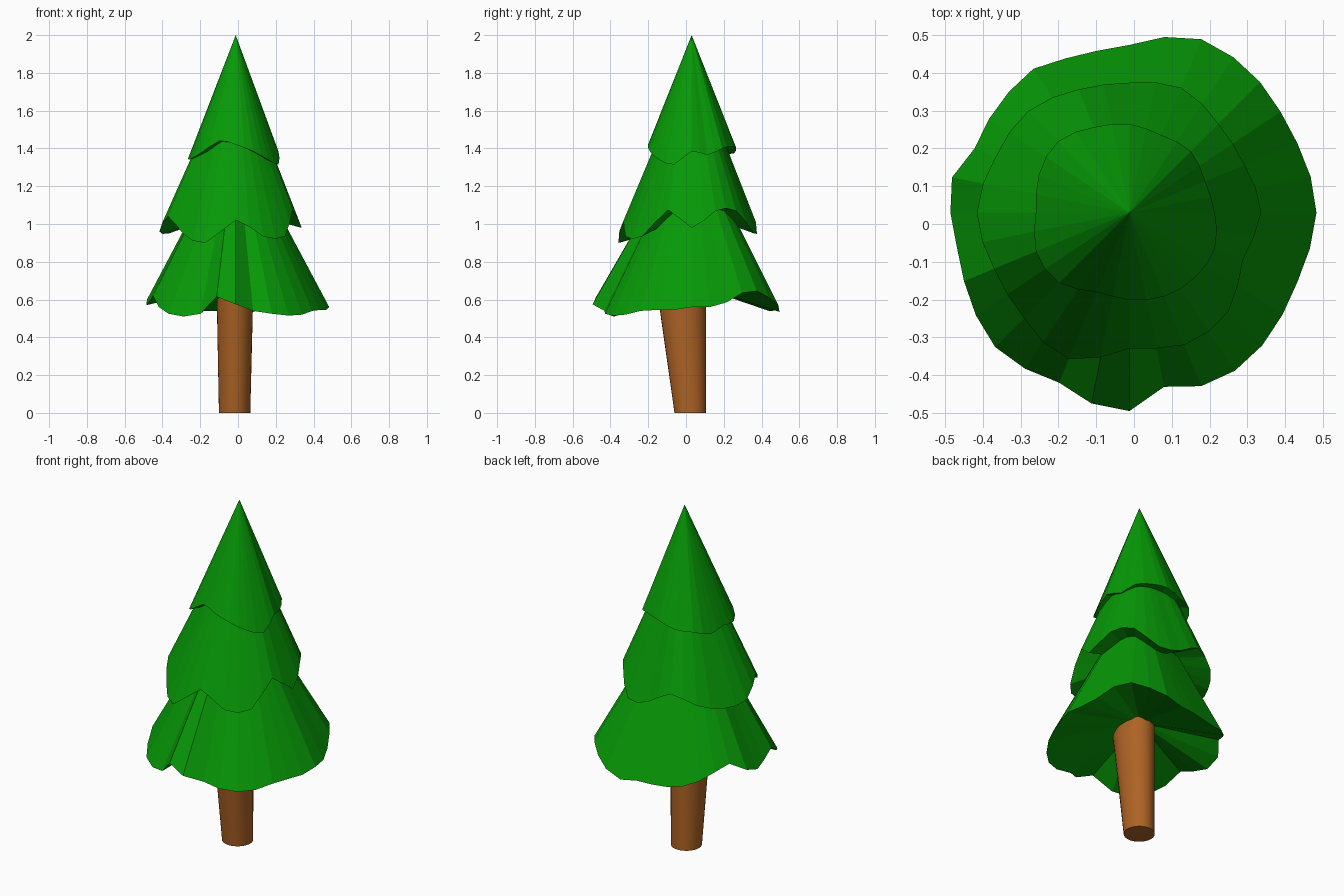
import bpy, bmesh
from math import cos, sin, tau

if "Cube" in bpy.data.objects:
    bpy.data.objects.remove(bpy.data.objects["Cube"])

AXIS = (-0.012, 0.03)   # tree axis, slightly off centre
SIDES = 32


def material(name, rgb):
    m = bpy.data.materials.new(name)
    m.diffuse_color = (*rgb, 1)
    m.use_nodes = True
    m.node_tree.nodes["Principled BSDF"].inputs["Base Color"].default_value = m.diffuse_color
    return m


def add_object(name, bm, mat):
    bmesh.ops.recalc_face_normals(bm, faces=bm.faces)
    mesh = bpy.data.meshes.new(name)
    bm.to_mesh(mesh)
    bm.free()
    mesh.materials.append(mat)
    ob = bpy.data.objects.new(name, mesh)
    bpy.context.collection.objects.link(ob)
    return ob


def refine(v):
    """Double a closed list of 16 samples with smooth in-between values."""
    n, out = len(v), []
    if n == SIDES:
        return v
    for i in range(n):
        a, b, c, d = (v[(i + k) % n] for k in (-1, 0, 1, 2))
        out += [b, (9 * (b + c) - a - d) / 16]
    return out


def foliage_tier(name, apex_z, under_z, radii, heights, mat):
    """Cone with a wavy rim and a shallow fanned underside."""
    bm = bmesh.new()
    apex = bm.verts.new((*AXIS, apex_z))
    under = bm.verts.new((*AXIS, under_z))
    rim = []
    for i, (r, z) in enumerate(zip(refine(radii), refine(heights))):
        a = tau * i / SIDES
        rim.append(bm.verts.new((AXIS[0] + r * cos(a), AXIS[1] + r * sin(a), z)))
    for i in range(SIDES):
        p, q = rim[i], rim[(i + 1) % SIDES]
        bm.faces.new((p, q, apex))
        bm.faces.new((q, p, under))
    return add_object(name, bm, mat)


green = material("needles", (0.002, 0.32, 0.002))
brown = material("bark", (0.42, 0.125, 0.018))

# Foliage: rim radius and rim height at even angles, counter-clockwise from +x
foliage_tier("lower_foliage", 1.49, 0.68,
             [.495, .489, .481, .481, .489, .495, .497, .474,
              .444, .437, .442, .458, .452, .447, .444, .479,
              .474, .466, .474, .489, .503, .497, .487, .515,
              .525, .47, .497, .503, .497, .487, .481, .487],
             [.56, .56, .585, .635, .645, .61, .57, .535,
              .545, .54, .54, .555, .58, .62, .65, .60,
              .57, .59, .62, .56, .525, .51, .525, .615,
              .575, .54, .525, .515, .52, .54, .545, .545], green)
foliage_tier("middle_foliage", 1.88, 1.07,
             [.349, .33, .333, .358, .344, .353, .38, .384,
              .404, .388, .395, .42, .36, .379, .37, .325],
             [.98, 1.07, 1.07, .95, .97, 1.045, .99, .95,
              .96, 1.04, .95, .9, 1.02, .935, .935, 1.075], green)
foliage_tier("upper_foliage", 2.0, 1.42,
             [.226, .217, .23, .222, .235, .245, .267, .26,
              .248, .268, .263, .227, .231, .24, .244, .245],
             [1.385, 1.365, 1.40, 1.41, 1.405, 1.375, 1.37, 1.34,
              1.355, 1.34, 1.375, 1.44, 1.42, 1.385, 1.34, 1.315], green)

# Trunk: round base lofted to a wider, forward-shifted oval top
bm = bmesh.new()
rings = []
for cx, cy, z, rx, ry in ((-.018, .022, 0, .083, .083), (-.016, -.026, .69, .098, .133)):
    rings.append([bm.verts.new((cx + rx * cos(tau * i / SIDES), cy + ry * sin(tau * i / SIDES), z))
                  for i in range(SIDES)])
for i in range(SIDES):
    j = (i + 1) % SIDES
    bm.faces.new((rings[0][i], rings[0][j], rings[1][j], rings[1][i]))
for ring in rings:
    bm.faces.new(ring)
trunk = add_object("trunk", bm, brown)
bpy.context.view_layer.objects.active = trunk
trunk.select_set(True)
bpy.ops.object.shade_smooth_by_angle(angle=0.6)
